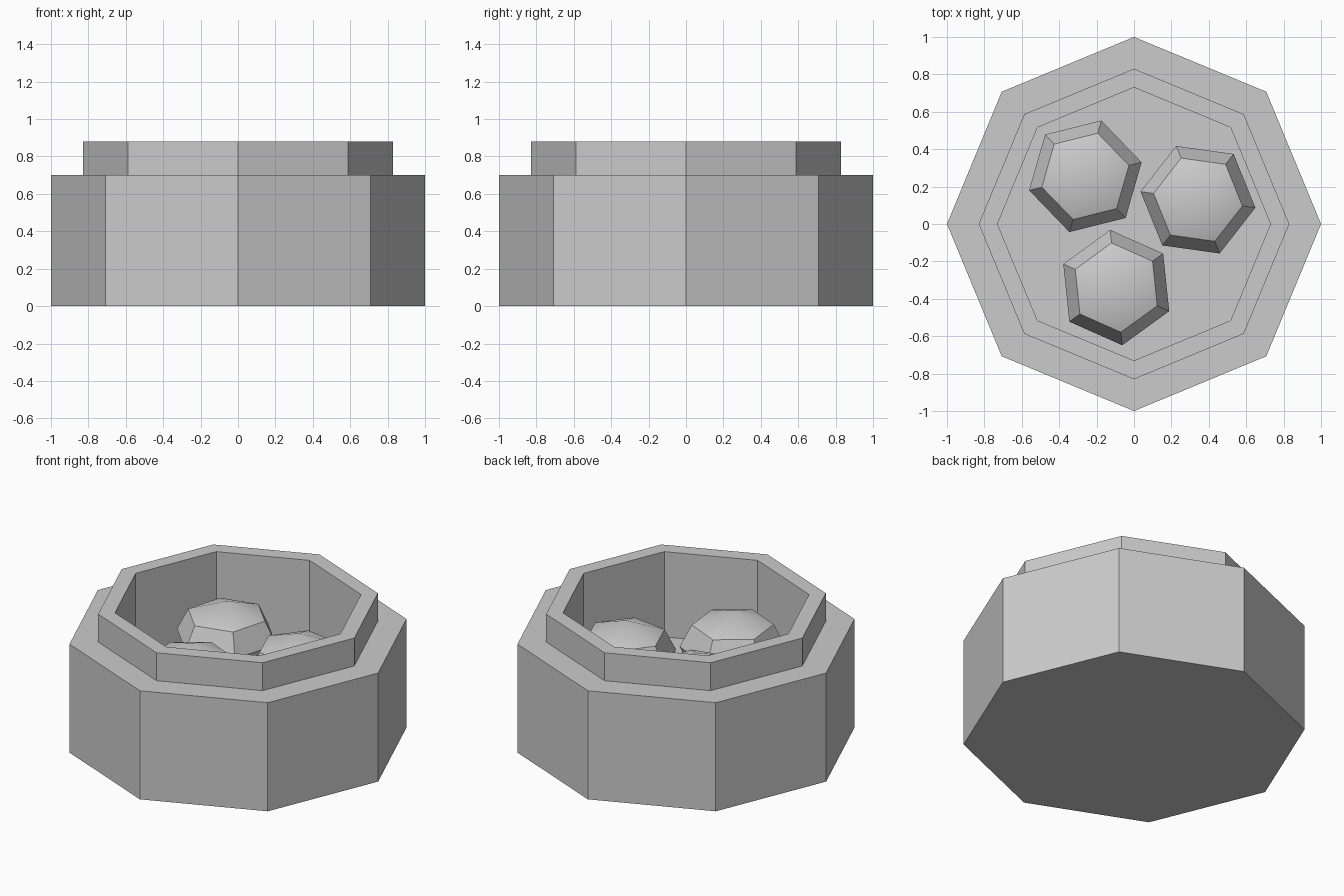
import bpy, bmesh
from math import cos, sin, radians, pi

if "Cube" in bpy.data.objects:
    bpy.data.objects.remove(bpy.data.objects["Cube"])


def lathe(name, profile, sides, centre=(0, 0), turn=0.0):
    """Spin a (radius, z) profile into a faceted solid; radius 0 makes a centre point."""
    bm = bmesh.new()
    rings = []
    for r, z in profile:
        n = sides if r > 0 else 1
        rings.append([bm.verts.new((centre[0] + r * cos(turn + 2 * pi * i / sides),
                                    centre[1] + r * sin(turn + 2 * pi * i / sides), z))
                      for i in range(n)])
    for a, b in zip(rings, rings[1:]):
        for i in range(sides):
            j = (i + 1) % sides
            if len(a) == 1:
                bm.faces.new((a[0], b[j], b[i]))
            elif len(b) == 1:
                bm.faces.new((a[i], a[j], b[0]))
            else:
                bm.faces.new((a[i], a[j], b[j], b[i]))
    # Flat caps for open ends
    if len(rings[0]) > 1:
        bm.faces.new(rings[0][::-1])
    if len(rings[-1]) > 1:
        bm.faces.new(rings[-1])
    bmesh.ops.recalc_face_normals(bm, faces=bm.faces)
    mesh = bpy.data.meshes.new(name)
    bm.to_mesh(mesh)
    bm.free()
    obj = bpy.data.objects.new(name, mesh)
    bpy.context.collection.objects.link(obj)
    return obj


# Octagonal bowl: outer wall, shoulder, raised collar, inner wall and floor
lathe("bowl", [(1, 0), (1, 0.7), (0.83, 0.7), (0.83, 0.88), (0.73, 0.88), (0.73, 0.33)], 8)

# Three six-sided nuggets with low domed tops, resting on the floor
NUGGET = [(0, 0.27), (0.24, 0.36), (0.31, 0.50), (0.24, 0.64), (0, 0.73)]
for i, (x, y, angle) in enumerate([(-0.26, 0.255, 14), (0.342, 0.13, -8), (-0.095, -0.34, 36)]):
    nugget = lathe(f"nugget_{i + 1}", NUGGET, 6, (x, y), radians(angle))
    bpy.ops.object.select_all(action='DESELECT')
    nugget.select_set(True)
    bpy.context.view_layer.objects.active = nugget
    bpy.ops.object.shade_smooth_by_angle(angle=radians(30))
